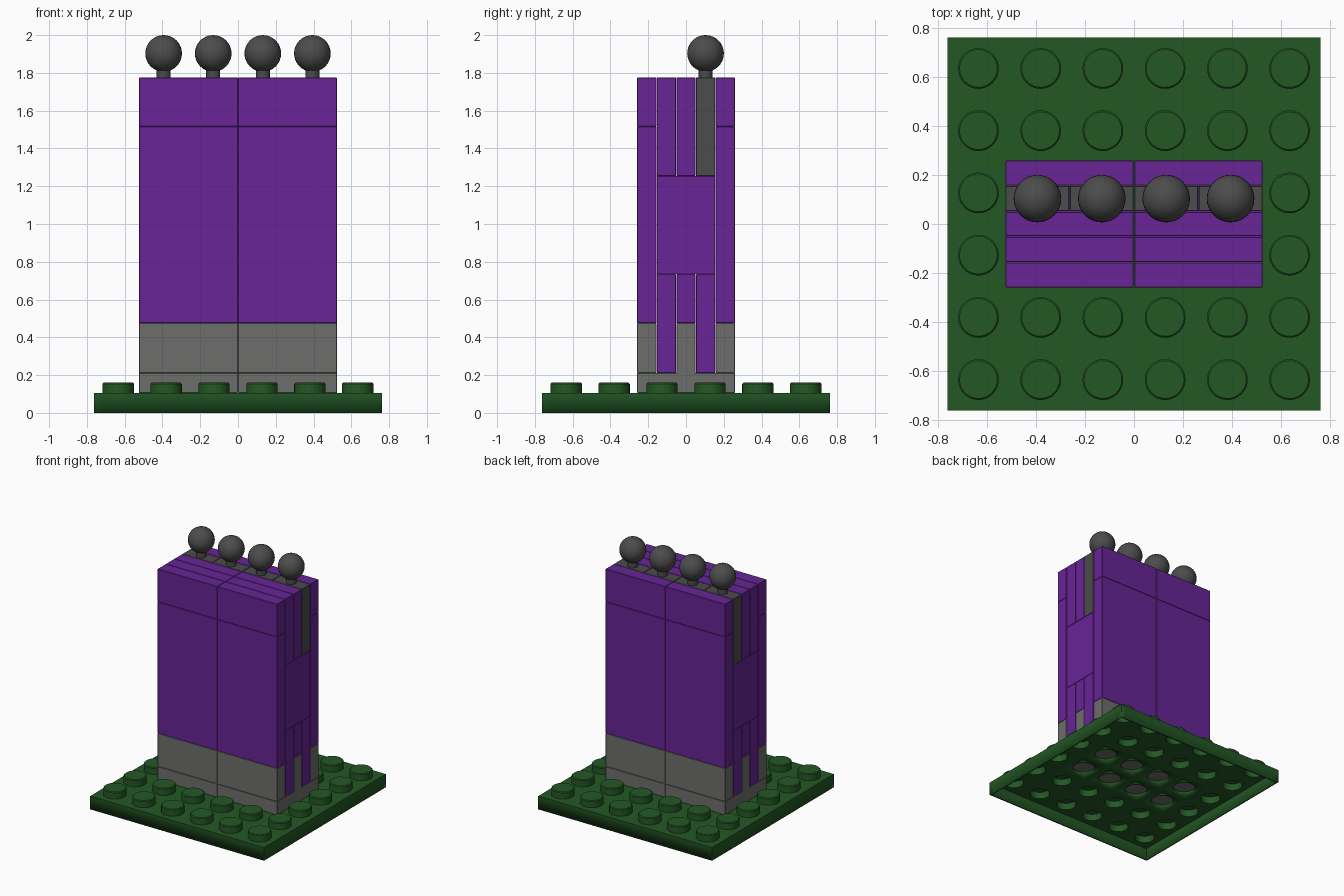
import bpy, bmesh, math
from mathutils import Vector

if "Cube" in bpy.data.objects:
    bpy.data.objects.remove(bpy.data.objects["Cube"])


def material(name, rgb):
    m = bpy.data.materials.new(name)
    m.diffuse_color = (*rgb, 1)
    m.use_nodes = True
    m.node_tree.nodes["Principled BSDF"].inputs["Base Color"].default_value = m.diffuse_color
    return m


GREEN = material("dark green", (0.017, 0.098, 0.018))
PURPLE = material("purple", (0.135, 0.018, 0.305))
GREY = material("grey", (0.155, 0.155, 0.15))
DARK = material("dark grey", (0.072, 0.072, 0.072))


def finish(name, bm, mat, smooth=False):
    me = bpy.data.meshes.new(name)
    bm.to_mesh(me)
    bm.free()
    ob = bpy.data.objects.new(name, me)
    bpy.context.collection.objects.link(ob)
    me.materials.append(mat)
    if smooth:
        bpy.context.view_layer.objects.active = ob
        ob.select_set(True)
        bpy.ops.object.shade_smooth_by_angle(angle=math.radians(35))
        ob.select_set(False)
    return ob


def block(name, x0, x1, y0, y1, z0, z1, mat, gap=0.0012):
    """Brick with a hairline gap and tiny bevel, giving visible seams."""
    bm = bmesh.new()
    bmesh.ops.create_cube(bm, size=1)
    for v in bm.verts:
        v.co = Vector(((x0 + x1) / 2 + v.co.x * (x1 - x0 - 2 * gap),
                       (y0 + y1) / 2 + v.co.y * (y1 - y0 - 2 * gap),
                       (z0 + z1) / 2 + v.co.z * (z1 - z0)))
    bmesh.ops.bevel(bm, geom=bm.edges[:], offset=0.0025, segments=1, affect='EDGES')
    return finish(name, bm, mat)


# Baseplate: hollow sheet with hollow studs; holes remain under the wall
P, R, N, TOP, STUD = 0.2537, 0.083, 32, 0.105, 0.16
H = 3 * P
bm = bmesh.new()


def ring(cx, cy, r, z):
    return [bm.verts.new((cx + r * math.cos(2 * math.pi * i / N),
                          cy + r * math.sin(2 * math.pi * i / N), z)) for i in range(N)]


def square(cx, cy, h, z):
    out = []
    for i in range(N):
        c, s = math.cos(2 * math.pi * i / N), math.sin(2 * math.pi * i / N)
        k = h / max(abs(c), abs(s))
        out.append(bm.verts.new((cx + k * c, cy + k * s, z)))
    return out


def bridge(a, b):
    for i in range(N):
        j = (i + 1) % N
        bm.faces.new((a[i], a[j], b[j], b[i]))


for ix in range(6):
    for iy in range(6):
        cx, cy = (ix - 2.5) * P, (iy - 2.5) * P
        low = ring(cx, cy, R, TOP)
        bridge(square(cx, cy, P / 2, TOP), low)
        if 1 <= ix <= 4 and 2 <= iy <= 3:
            continue
        side = ring(cx, cy, R, STUD - 0.006)
        cap = ring(cx, cy, R - 0.006, STUD)
        bridge(low, side)
        bridge(side, cap)
        bm.faces.new(cap)
bmesh.ops.remove_doubles(bm, verts=bm.verts[:], dist=0.0005)
# Extrude the outer rim down to the ground
rim = [e for e in bm.edges if e.is_boundary and
       all(max(abs(v.co.x), abs(v.co.y)) > H - 0.001 for v in e.verts)]
ext = bmesh.ops.extrude_edge_only(bm, edges=rim)
for v in ext["geom"]:
    if isinstance(v, bmesh.types.BMVert):
        v.co.z = 0
bmesh.ops.recalc_face_normals(bm, faces=bm.faces[:])
up = max(bm.faces, key=lambda f: f.calc_center_median().z)
if up.normal.z < 0:
    bmesh.ops.reverse_faces(bm, faces=bm.faces[:])
base = finish("baseplate", bm, GREEN, True)
sol = base.modifiers.new("thickness", 'SOLIDIFY')
sol.thickness, sol.offset = 0.015, -1

# Wall section: name, y range, z range, colour; repeated for each half
W, A, B, C = 0.525, 0.26, 0.156, 0.051
SECTION = [
    ("foot_plate", -A, A, TOP, 0.212, GREY),
    ("foot_centre", -C, C, 0.205, 0.475, GREY),
    ("lower_inner_front", -B, -C, 0.212, 0.734, PURPLE),
    ("lower_inner_centre", -C, C, 0.475, 0.734, PURPLE),
    ("lower_inner_back", C, B, 0.212, 0.734, PURPLE),
    ("core_block", -B, B, 0.734, 1.254, PURPLE),
    ("upper_inner_front", -B, -C, 1.254, 1.775, PURPLE),
    ("upper_inner_centre", -C, C, 1.254, 1.775, PURPLE),
]
for side, y0, y1 in (("front", -A, -B), ("back", B, A)):
    SECTION += [
        (side + "_skirt", y0, y1, 0.212, 0.475, GREY),
        (side + "_panel", y0, y1, 0.475, 1.515, PURPLE),
        (side + "_top_panel", y0, y1, 1.515, 1.775, PURPLE),
    ]
for half, x0, x1 in (("left", -W, 0), ("right", 0, W)):
    for name, y0, y1, z0, z1, mat in SECTION:
        block(half + "_" + name, x0, x1, y0, y1, z0, z1, mat)

# Four dark holders with a neck and ball each
for i in range(4):
    cx, cy = (i - 1.5) * W / 2, (B + C) / 2
    block(f"ball_holder_{i + 1}", cx - W / 4, cx + W / 4, C, B, 1.254, 1.775, DARK)
    bm = bmesh.new()
    bmesh.ops.create_cone(bm, cap_ends=True, segments=24, radius1=0.037,
                          radius2=0.037, depth=0.08)
    bmesh.ops.translate(bm, verts=bm.verts[:], vec=(cx, cy, 1.81))
    finish(f"ball_neck_{i + 1}", bm, DARK, True)
    bm = bmesh.new()
    bmesh.ops.create_uvsphere(bm, u_segments=32, v_segments=16, radius=0.097)
    bmesh.ops.translate(bm, verts=bm.verts[:], vec=(cx, cy, 1.903))
    finish(f"ball_{i + 1}", bm, DARK, True)
